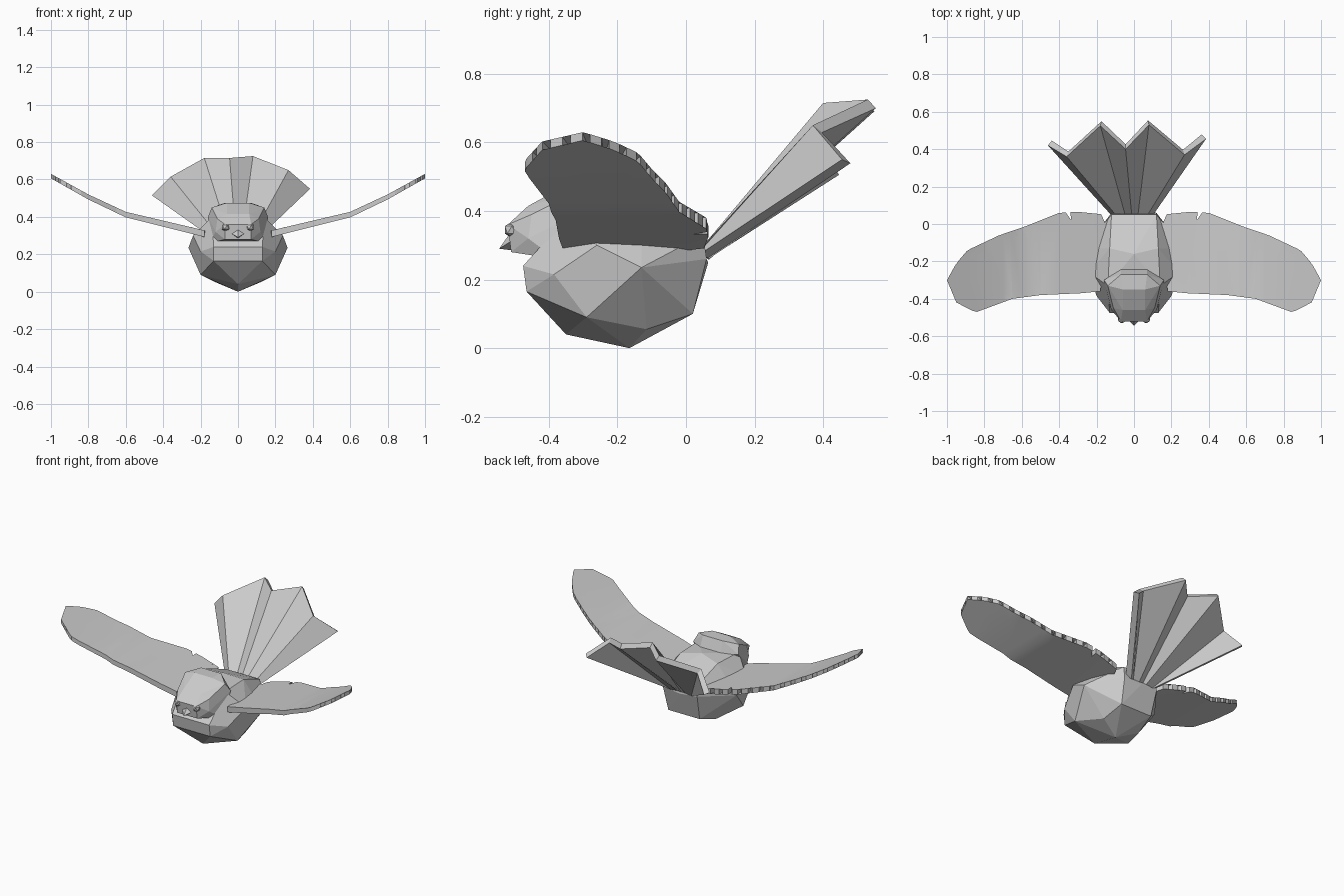
import bpy, bmesh
from mathutils import Vector

if "Cube" in bpy.data.objects:
    bpy.data.objects.remove(bpy.data.objects["Cube"], do_unlink=True)

grey = bpy.data.materials.new("plain grey")
grey.use_nodes = True
GREY = (0.6, 0.6, 0.6, 1)
grey.diffuse_color = GREY
grey.node_tree.nodes["Principled BSDF"].inputs["Base Color"].default_value = GREY


def finish(bm, name):
    bmesh.ops.recalc_face_normals(bm, faces=bm.faces)
    mesh = bpy.data.meshes.new(name)
    bm.to_mesh(mesh)
    bm.free()
    mesh.materials.append(grey)
    obj = bpy.data.objects.new(name, mesh)
    bpy.context.collection.objects.link(obj)
    return obj


def faceted(name, half_points):
    """Mirrored points wrapped in a flat-faced convex shell."""
    bm = bmesh.new()
    for x, y, z in half_points:
        for side in ((1, -1) if x else (1,)):
            bm.verts.new((x * side, y, z))
    out = bmesh.ops.convex_hull(bm, input=bm.verts)
    loose = [v for v in bm.verts if not v.link_faces]
    bmesh.ops.delete(bm, geom=loose, context="VERTS")
    bmesh.ops.dissolve_limit(bm, angle_limit=0.08, verts=bm.verts, edges=bm.edges)
    return finish(bm, name)


def along(path, t):
    """Point at fraction t of a polyline."""
    lengths = [(b - a).length for a, b in zip(path, path[1:])]
    d = t * sum(lengths)
    for a, b, l in zip(path, path[1:], lengths):
        if d <= l:
            return a.lerp(b, d / l)
        d -= l
    return path[-1].copy()


# Round body
faceted("body", [
    (0, -.165, 0), (0, -.35, .04), (.2, -.29, .09), (.13, -.115, .055),
    (.11, .02, .1), (.13, -.465, .165), (.2, -.385, .215), (.13, -.475, .24),
    (.265, -.13, .235), (.24, -.26, .3), (.12, .06, .26), (0, .065, .25),
    (.12, .05, .33), (.13, -.13, .4), (0, -.16, .42), (.14, -.33, .4)])

# Head
faceted("head", [
    (.07, -.27, .475), (.06, -.35, .475), (.14, -.33, .45), (.16, -.3, .4),
    (.06, -.46, .415), (.11, -.45, .39), (.07, -.52, .36), (.12, -.46, .32),
    (.07, -.51, .28), (.15, -.38, .26), (.07, -.24, .4)])

# Beak
faceted("beak", [(0, -.545, .29), (0, -.51, .34), (.04, -.505, .315), (0, -.505, .285)])

# Eyes
for side, label in ((1, "left"), (-1, "right")):
    bm = bmesh.new()
    bmesh.ops.create_icosphere(bm, subdivisions=1, radius=.024)
    bmesh.ops.translate(bm, verts=bm.verts, vec=(side * .065, -.508, .345))
    finish(bm, label + "_eye")

# Wings: feathered outline, bent upward along the span
LEADING = [(.13, .04), (.18, -.36), (.28, -.37), (.5, -.38), (.65, -.4), (.84, -.47)]
FEATHER_EDGE = [Vector(p) for p in (
    (.86, -.465), (.95, -.42), (1, -.3), (.95, -.21), (.89, -.14), (.72, -.06),
    (.6, -.02), (.4, .06), (.3, .065), (.15, .05))]
BEND = [(.13, .3), (.2, .318), (.4, .365), (.6, .412), (.8, .505), (1, .615)]
FEATHERS = 19


def rise(x):
    for (x0, z0), (x1, z1) in zip(BEND, BEND[1:]):
        if x <= x1:
            break
    return z0 + (z1 - z0) * (x - x0) / (x1 - x0)


def wing_outline():
    points = [Vector(p) for p in LEADING]
    for i in range(FEATHERS):
        t = i / FEATHERS
        points.append(along(FEATHER_EDGE, t))
        points.append(along(FEATHER_EDGE, t + .6 / FEATHERS))
        notch = along(FEATHER_EDGE, t + .75 / FEATHERS)
        inward = Vector((notch.x * .6, -.24)) - notch
        depth = .1 if t < .3 else .045
        points.append(notch + inward.normalized() * depth)
    return points


for side, label in ((1, "left"), (-1, "right")):
    bm = bmesh.new()
    bm.faces.new([bm.verts.new((p.x, p.y, 0)) for p in wing_outline()])
    bmesh.ops.triangulate(bm, faces=bm.faces)
    for cut in (.3, .4, .5, .56, .6, .65, .7, .8, .9):
        bmesh.ops.bisect_plane(bm, geom=bm.verts[:] + bm.edges[:] + bm.faces[:],
                               plane_co=(cut, 0, 0), plane_no=(1, 0, 0))
    top = bm.faces[:]
    for v in bm.verts:
        v.co.z = rise(v.co.x) + .015
    lower = bmesh.ops.extrude_face_region(bm, geom=top, use_keep_orig=True)["geom"]
    for v in lower:
        if isinstance(v, bmesh.types.BMVert):
            v.co.z -= .038 - .014 * v.co.x
    for v in bm.verts:
        v.co.x *= side
    wing = finish(bm, label + "_wing")
    bpy.ops.object.select_all(action="DESELECT")
    wing.select_set(True)
    bpy.context.view_layer.objects.active = wing
    bpy.ops.object.shade_smooth_by_angle(angle=.5)

# Pleated fan tail
TIPS = [(-.46, .42, .515), (-.36, .36, .615), (-.18, .525, .715), (-.045, .4, .715),
        (.08, .53, .725), (.27, .37, .65), (.385, .455, .55)]
bm = bmesh.new()
outer = [bm.verts.new(p) for p in TIPS]
base = [bm.verts.new((x * .25, .04, .27 + .08 * (z - .5))) for x, y, z in TIPS]
for i in range(len(TIPS) - 1):
    bm.faces.new((base[i], base[i + 1], outer[i + 1], outer[i]))
tail = finish(bm, "tail")
if tail.data.polygons[0].normal.y > 0:
    tail.data.flip_normals()
thick = tail.modifiers.new("thickness", "SOLIDIFY")
thick.thickness = .035
thick.offset = -1
